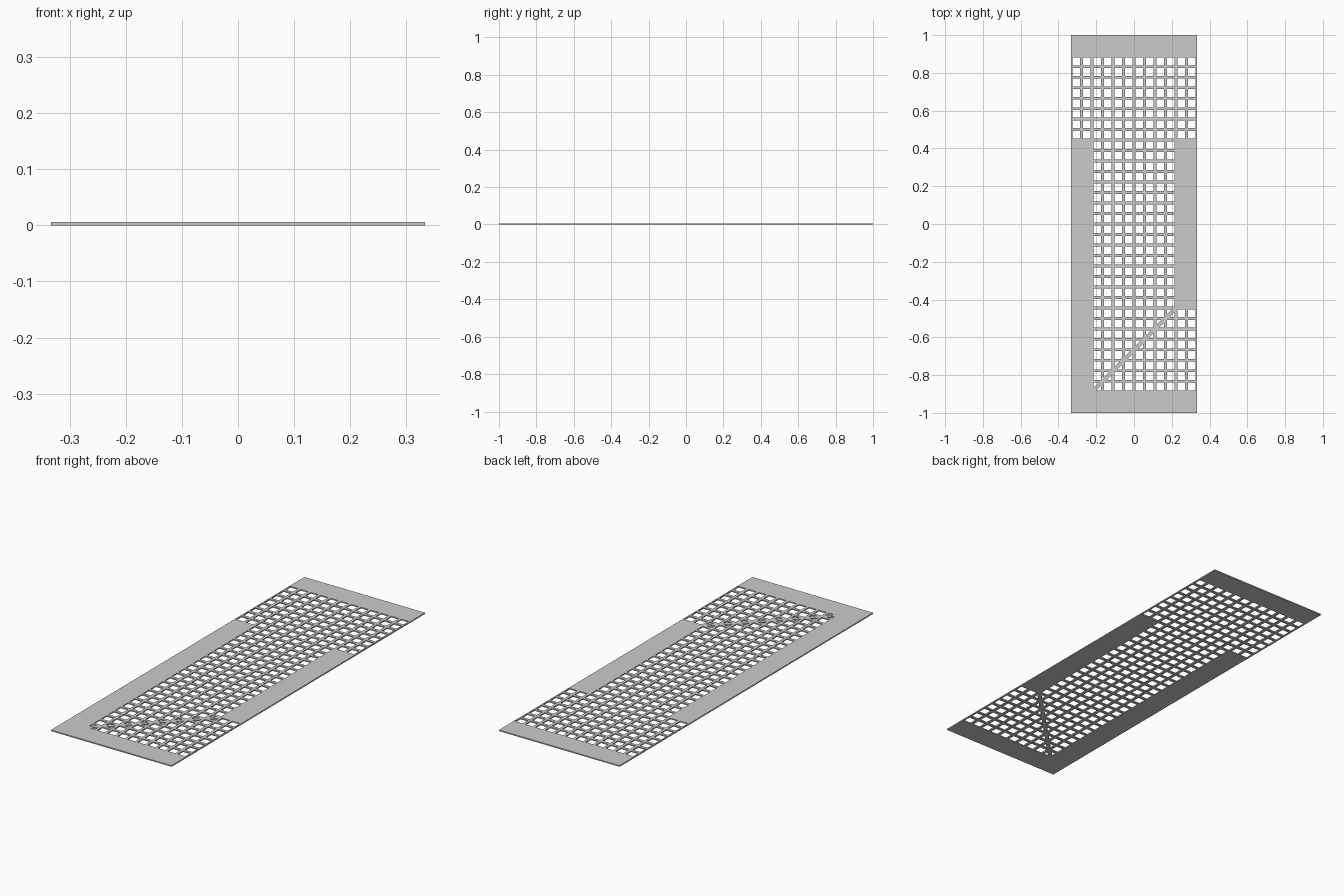
import bpy, bmesh

if "Cube" in bpy.data.objects:
    bpy.data.objects.remove(bpy.data.objects["Cube"])

CELL = 1 / 18          # square module of the grating
BAR = CELL * 0.125     # half width of a lattice bar
COLS, ROWS = 12, 36
THICK = 0.006


def is_open(c, r):
    """True where the module (column, row) has a square opening."""
    if 26 <= r < 34:
        return True
    if 10 <= r < 26:
        return 2 <= c < 10
    return 2 <= r < 10 and c >= 2


def lines(n):
    """Cell boundaries and opening edges, centred on zero."""
    out = []
    for i in range(n):
        a = (i - n / 2) * CELL
        out += [a, a + BAR, a + CELL - BAR]
    return out + [n / 2 * CELL]


def extrude_to_object(bm, name):
    res = bmesh.ops.extrude_face_region(bm, geom=bm.faces[:])
    verts = [g for g in res["geom"] if isinstance(g, bmesh.types.BMVert)]
    bmesh.ops.translate(bm, verts=verts, vec=(0, 0, THICK))
    bmesh.ops.recalc_face_normals(bm, faces=bm.faces[:])
    mesh = bpy.data.meshes.new(name)
    bm.to_mesh(mesh)
    bm.free()
    obj = bpy.data.objects.new(name, mesh)
    bpy.context.collection.objects.link(obj)
    return obj


# Perforated plate
bm = bmesh.new()
xs, ys = lines(COLS), lines(ROWS)
grid = [[bm.verts.new((x, y, 0)) for y in ys] for x in xs]
for i in range(len(xs) - 1):
    for j in range(len(ys) - 1):
        if i % 3 == 1 and j % 3 == 1 and is_open(i // 3, j // 3):
            continue
        bm.faces.new((grid[i][j], grid[i + 1][j],
                      grid[i + 1][j + 1], grid[i][j + 1]))
bmesh.ops.delete(bm, geom=[v for v in bm.verts if not v.link_faces],
                 context='VERTS')
extrude_to_object(bm, "perforated_plate")

# Diagonal strips crossing eight of the openings
bm = bmesh.new()
W = CELL * 0.25
for k in range(8):
    ax = (2 + k - COLS / 2) * CELL + BAR
    ay = (2 + k - ROWS / 2) * CELL + BAR
    s = CELL - 2 * BAR
    outline = [(0, 0), (W, 0), (s, s - W), (s, s), (s - W, s), (0, W)]
    bm.faces.new([bm.verts.new((ax + x, ay + y, 0)) for x, y in outline])
extrude_to_object(bm, "diagonal_strips")
